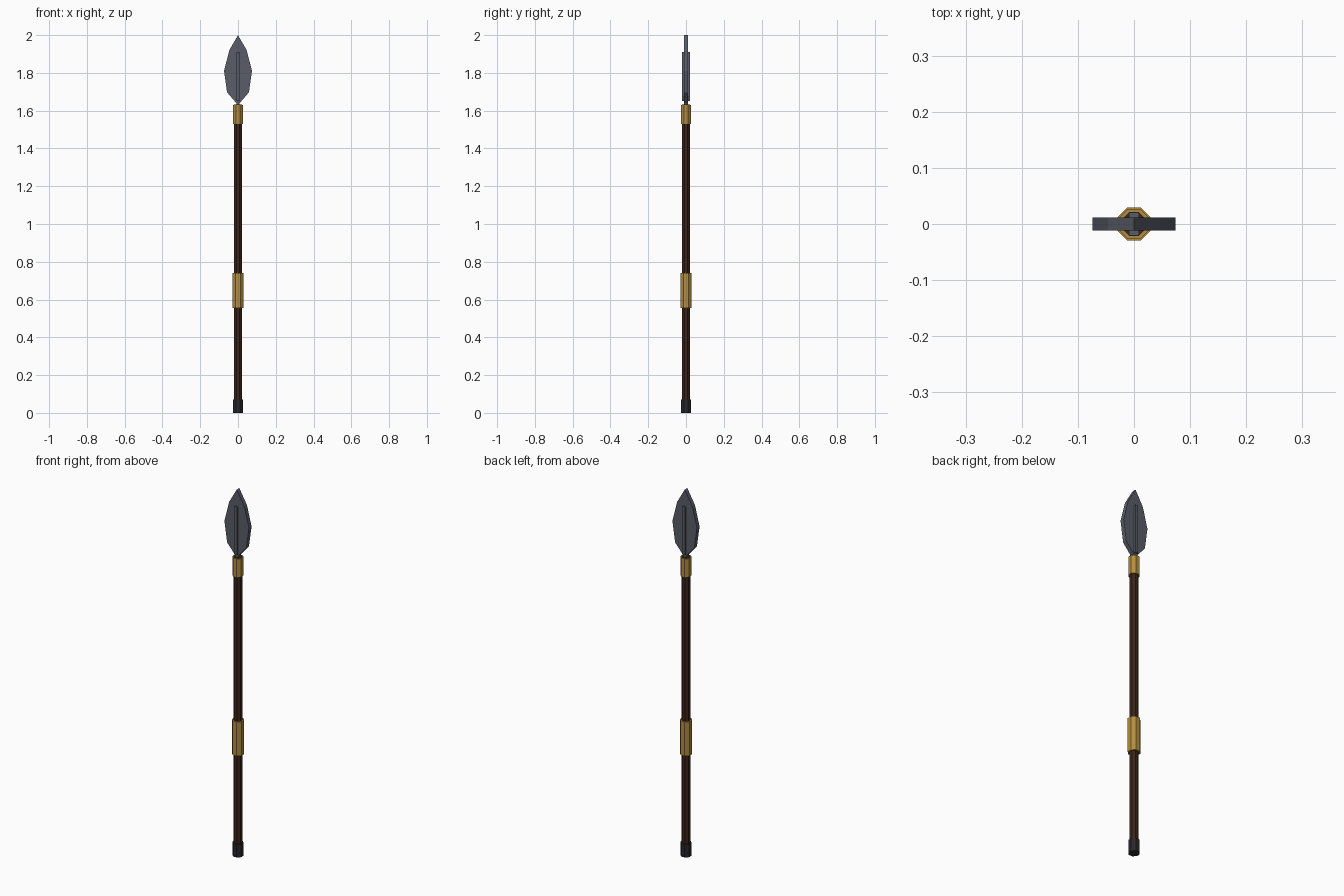
import bpy, bmesh, math

if "Cube" in bpy.data.objects:
    bpy.data.objects.remove(bpy.data.objects["Cube"])


def material(name, rgb):
    m = bpy.data.materials.new(name)
    m.diffuse_color = (*rgb, 1.0)
    m.use_nodes = True
    m.node_tree.nodes["Principled BSDF"].inputs["Base Color"].default_value = m.diffuse_color
    return m


wood = material("dark wood", (0.045, 0.018, 0.010))
brass = material("brass", (0.45, 0.27, 0.05))
steel = material("steel", (0.10, 0.11, 0.14))
iron = material("dark iron", (0.022, 0.020, 0.024))


def prism(name, apothem, z0, z1, mat):
    """Octagonal cylinder with flats facing the axes."""
    r = apothem / math.cos(math.pi / 8)
    bpy.ops.mesh.primitive_cylinder_add(vertices=8, radius=r, depth=z1 - z0,
                                        location=(0, 0, (z0 + z1) / 2),
                                        rotation=(0, 0, math.pi / 8))
    ob = bpy.context.object
    ob.name = name
    ob.data.materials.append(mat)


def plate(name, half_profile, half_thickness, mat):
    """Mirrored x/z outline extruded along y."""
    outline = half_profile + [(-x, z) for x, z in reversed(half_profile) if x > 0]
    bm = bmesh.new()
    face = bm.faces.new([bm.verts.new((x, -half_thickness, z)) for x, z in outline])
    ext = bmesh.ops.extrude_face_region(bm, geom=[face])
    verts = [v for v in ext["geom"] if isinstance(v, bmesh.types.BMVert)]
    bmesh.ops.translate(bm, verts=verts, vec=(0, 2 * half_thickness, 0))
    bmesh.ops.recalc_face_normals(bm, faces=bm.faces)
    me = bpy.data.meshes.new(name)
    bm.to_mesh(me)
    bm.free()
    ob = bpy.data.objects.new(name, me)
    me.materials.append(mat)
    bpy.context.collection.objects.link(ob)


# Pole and fittings
prism("shaft", 0.021, 0.03, 1.632, wood)
prism("butt_cap", 0.0265, 0.0, 0.07, iron)
prism("grip", 0.029, 0.555, 0.74, brass)
prism("collar", 0.0265, 1.53, 1.63, brass)

# Leaf-shaped blade and raised centre rib
plate("blade", [(0, 2.0), (0.046, 1.92), (0.074, 1.81), (0.058, 1.697),
                (0.009, 1.64), (0.009, 1.62)], 0.0115, steel)
plate("blade_rib", [(0.009, 1.91), (0.009, 1.65)], 0.0205, steel)
